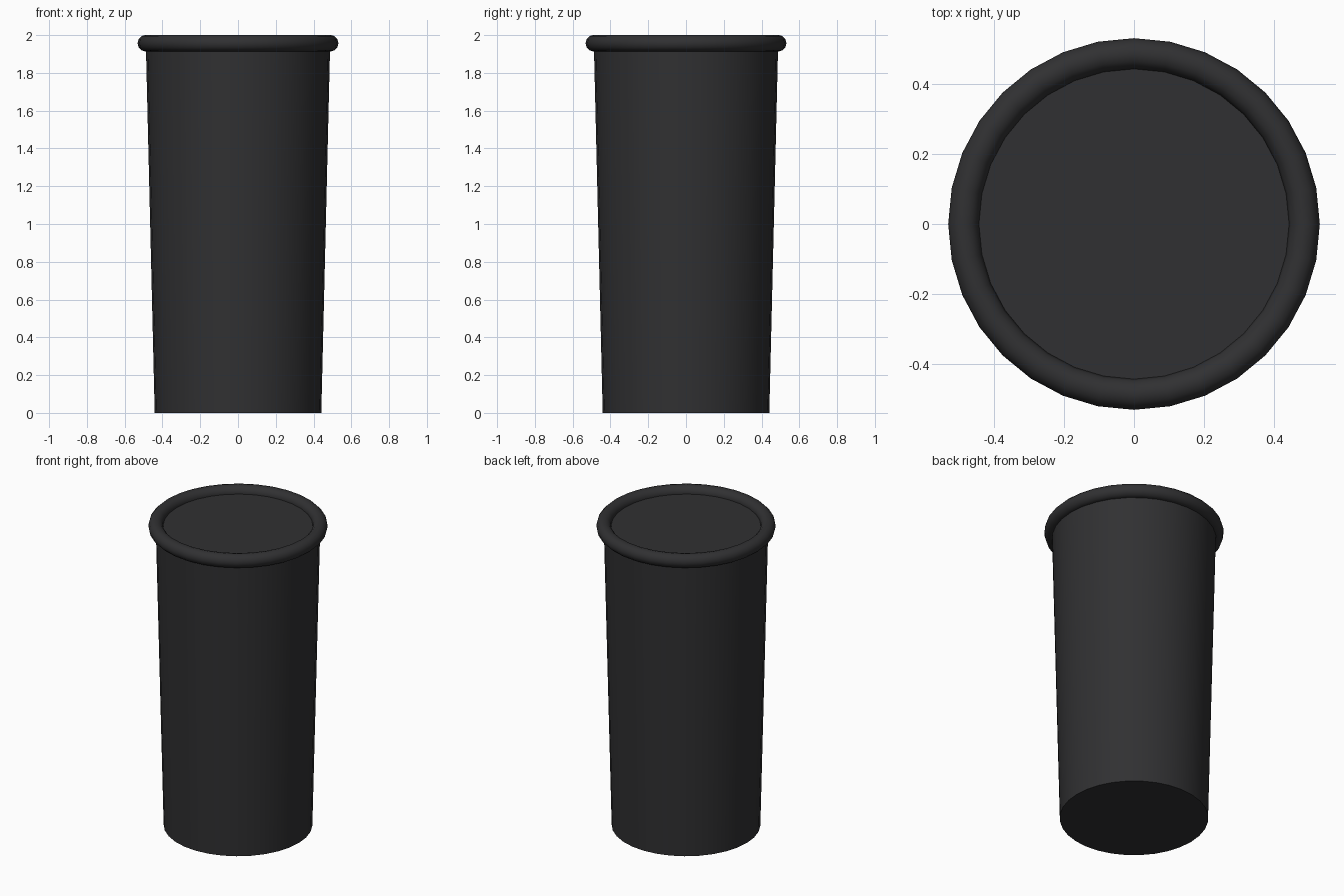
import bpy
import math

if "Cube" in bpy.data.objects:
    bpy.data.objects.remove(bpy.data.objects["Cube"])

black = bpy.data.materials.new("matte_black")
black.diffuse_color = (0.03, 0.03, 0.032, 1)
black.use_nodes = True
black.node_tree.nodes["Principled BSDF"].inputs["Base Color"].default_value = black.diffuse_color


def finish(name):
    obj = bpy.context.object
    obj.name = name
    obj.data.materials.append(black)
    bpy.ops.object.shade_smooth_by_angle(angle=math.radians(35))
    return obj


RIM_Z, RIM_R, RIM_TUBE = 1.957, 0.488, 0.044

# Tapered body, closed at the bottom and at rim height
bpy.ops.mesh.primitive_cone_add(vertices=32, radius1=0.441, radius2=RIM_R,
                                depth=RIM_Z, location=(0, 0, RIM_Z / 2))
finish("cup_body")

# Rolled rim
bpy.ops.mesh.primitive_torus_add(major_segments=32, minor_segments=12,
                                 major_radius=RIM_R, minor_radius=RIM_TUBE,
                                 location=(0, 0, RIM_Z))
finish("rolled_rim")
